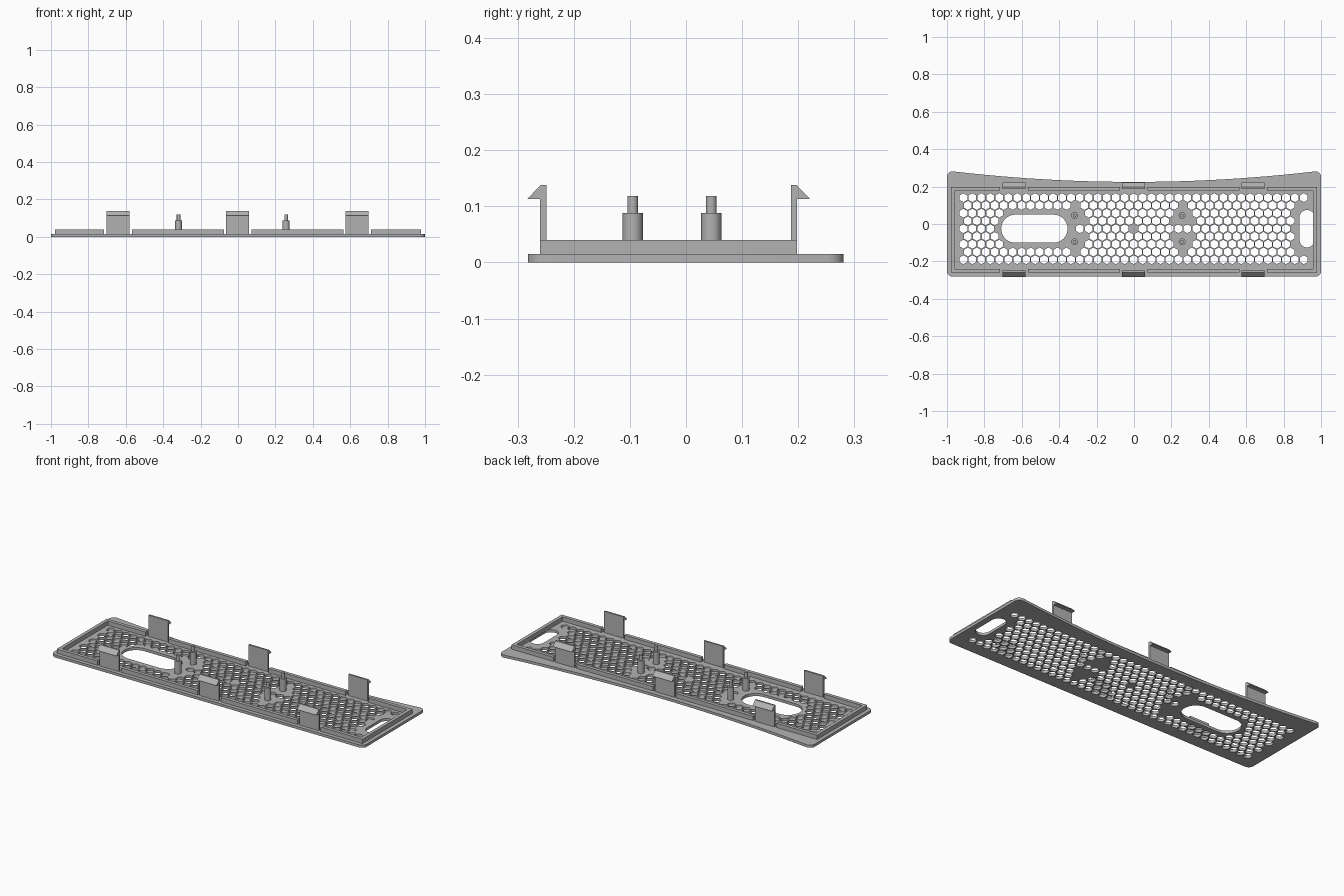
import bpy, bmesh, math
from mathutils import Vector

cube = bpy.data.objects.get("Cube")
if cube:
    bpy.data.objects.remove(cube, do_unlink=True)

GREY = (0.45, 0.45, 0.45, 1)
mat = bpy.data.materials.new("plain grey")
mat.use_nodes = True
mat.diffuse_color = GREY
mat.node_tree.nodes["Principled BSDF"].inputs["Base Color"].default_value = GREY

PLATE_TOP, RIM_TOP = 0.015, 0.04
MID_Y = -0.025


def add_object(name, mesh):
    obj = bpy.data.objects.new(name, mesh)
    bpy.context.collection.objects.link(obj)
    mesh.materials.clear()
    mesh.materials.append(mat)
    return obj


def from_bmesh(name, bm):
    bmesh.ops.recalc_face_normals(bm, faces=bm.faces)
    mesh = bpy.data.meshes.new(name)
    bm.to_mesh(mesh)
    bm.free()
    return add_object(name, mesh)


def box(name, x0, x1, y0, y1, z0, z1):
    bm = bmesh.new()
    bmesh.ops.create_cube(bm, size=1)
    for v in bm.verts:
        v.co = ((x0 + x1) / 2 + v.co.x * (x1 - x0),
                (y0 + y1) / 2 + v.co.y * (y1 - y0),
                (z0 + z1) / 2 + v.co.z * (z1 - z0))
    return from_bmesh(name, bm)


def arc(cx, cy, r, start, end, steps):
    angles = [math.radians(start + (end - start) * i / steps) for i in range(steps + 1)]
    return [(cx + r * math.cos(a), cy + r * math.sin(a)) for a in angles]


def cut_sheet(name, loops, thickness):
    """Flat sheet whose first loop is the outline and the rest are holes."""
    curve = bpy.data.curves.new(name + " outline", "CURVE")
    curve.dimensions = "2D"
    curve.fill_mode = "BOTH"
    curve.extrude = thickness / 2
    for loop in loops:
        spline = curve.splines.new("POLY")
        spline.points.add(len(loop) - 1)
        for point, (x, y) in zip(spline.points, loop):
            point.co = (x, y, 0, 1)
        spline.use_cyclic_u = True
    temp = bpy.data.objects.new(name + " temp", curve)
    bpy.context.collection.objects.link(temp)
    bpy.context.view_layer.update()
    graph = bpy.context.evaluated_depsgraph_get()
    mesh = bpy.data.meshes.new_from_object(temp.evaluated_get(graph))
    bpy.data.objects.remove(temp, do_unlink=True)
    bm = bmesh.new()
    bm.from_mesh(mesh)
    bmesh.ops.remove_doubles(bm, verts=bm.verts, dist=0.00005)
    bmesh.ops.translate(bm, verts=bm.verts, vec=(0, 0, thickness / 2))
    return from_bmesh(name, bm)


# Plate outline: straight front, rounded corners, bowed back edge
R = 0.03
bow = [(x, 0.225 + 0.06 * x * x) for x in [0.96 - 0.08 * i for i in range(25)]]
outline = (arc(-1 + R, -0.282 + R, R, 180, 270, 6)
           + arc(1 - R, -0.282 + R, R, 270, 360, 6)
           + arc(1 - R, 0.282 - R, R, 0, 75, 5)
           + bow
           + arc(-1 + R, 0.282 - R, R, 105, 180, 5))

# Two rounded slots: (segment start, segment end, radius, clearance for the holes)
slots = [(Vector((-0.635, MID_Y)), Vector((-0.43, MID_Y)), 0.075, 0.11),
         (Vector((0.925, MID_Y - 0.06)), Vector((0.925, MID_Y + 0.06)), 0.04, 0.08)]
posts = [Vector((x, MID_Y + s * 0.07)) for x in (-0.318, 0.257) for s in (-1, 1)]


def slot_loop(a, b, r):
    heading = math.degrees(math.atan2(b.y - a.y, b.x - a.x))
    return (arc(b.x, b.y, r, heading - 90, heading + 90, 16)
            + arc(a.x, a.y, r, heading + 90, heading + 270, 16))


def is_free(p):
    for a, b, r, gap in slots:
        t = max(0, min(1, (p - a).dot(b - a) / (b - a).length_squared))
        if (p - a.lerp(b, t)).length < gap:
            return False
    if any((p - q).length < 0.065 for q in posts):
        return False
    return (p - Vector((0, MID_Y))).length > 0.02


# Honeycomb vent holes
PITCH = 0.0479
holes = [slot_loop(a, b, r) for a, b, r, gap in slots]
for row in range(-4, 5):
    odd = row % 2
    for col in range(39 - odd):
        p = Vector(((col - 19 + odd / 2) * PITCH - 0.002,
                    MID_Y - row * PITCH * math.sqrt(3) / 2))
        if is_free(p):
            holes.append(arc(p.x, p.y, 0.0238, 30, 330, 5))
cut_sheet("vented_plate", [outline] + holes, PLATE_TOP)

# Raised rim, interrupted at the clips
RIM_X, FRONT, BACK, WALL = 0.978, -0.26, 0.198, 0.02
clip_centres = (-0.642, -0.002, 0.637)
ends = [-RIM_X] + [c + s * 0.074 for c in clip_centres for s in (-1, 1)] + [RIM_X]
for i in range(0, len(ends), 2):
    box("front_rim", ends[i], ends[i + 1], FRONT, FRONT + WALL, PLATE_TOP, RIM_TOP)
    box("back_rim", ends[i], ends[i + 1], BACK - WALL, BACK, PLATE_TOP, RIM_TOP)
for side, name in ((-1, "right_rim"), (1, "left_rim")):
    x0, x1 = sorted((side * RIM_X, side * (RIM_X - WALL)))
    box(name, x0, x1, FRONT + WALL, BACK - WALL, PLATE_TOP, RIM_TOP)

# Snap clips: hooked profile as (distance outward from the rim face, height)
hook = [(-0.011, PLATE_TOP), (0, PLATE_TOP), (0, 0.113), (0.023, 0.113),
        (-0.001, 0.138), (-0.011, 0.138)]
for face_y, out, name in ((FRONT, -1, "front_clip"), (BACK, 1, "back_clip")):
    for cx in clip_centres:
        bm = bmesh.new()
        face = bm.faces.new([bm.verts.new((cx - 0.062, face_y + out * d, z)) for d, z in hook])
        moved = bmesh.ops.extrude_face_region(bm, geom=[face])["geom"]
        bmesh.ops.translate(bm, vec=(0.124, 0, 0),
                            verts=[g for g in moved if isinstance(g, bmesh.types.BMVert)])
        from_bmesh(name, bm)

# Mounting posts with locating pins
for p in posts:
    for name, r, z0, z1 in (("post", 0.018, PLATE_TOP, 0.088), ("post_pin", 0.0095, 0.088, 0.118)):
        bpy.ops.mesh.primitive_cylinder_add(vertices=32, radius=r, depth=z1 - z0,
                                            location=(p.x, p.y, (z0 + z1) / 2))
        obj = bpy.context.object
        obj.name = name
        obj.data.materials.append(mat)
        bpy.ops.object.shade_smooth_by_angle()
